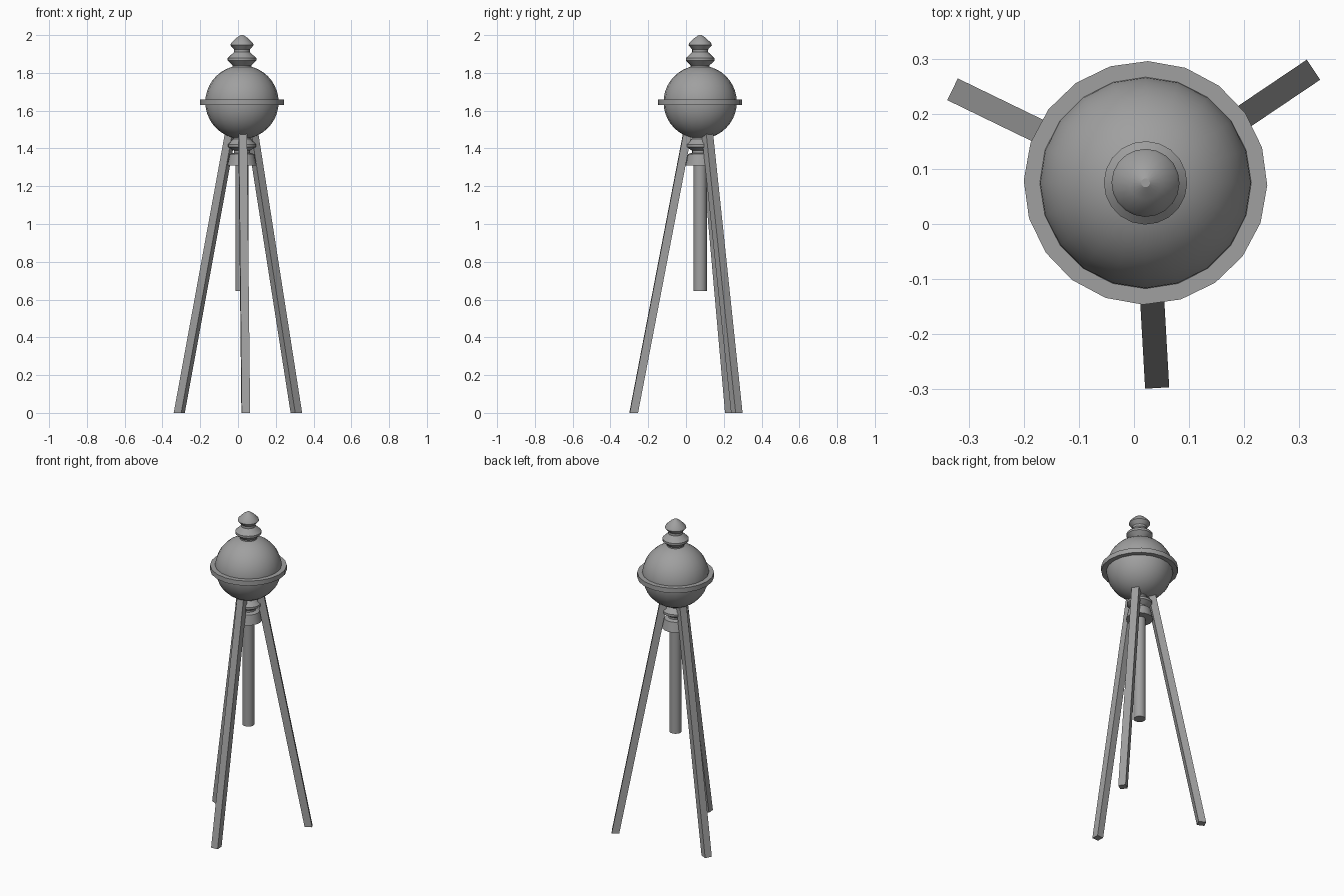
import bpy, bmesh, math
from mathutils import Vector

if "Cube" in bpy.data.objects:
    bpy.data.objects.remove(bpy.data.objects["Cube"], do_unlink=True)

AXIS = Vector((0.021, 0.075, 0))
SIDES = 20

grey = bpy.data.materials.new("plain_grey")
grey.use_nodes = True
colour = (0.35, 0.35, 0.35, 1)
grey.diffuse_color = colour
grey.node_tree.nodes["Principled BSDF"].inputs["Base Color"].default_value = colour


def finish(name, bm, smooth_angle=None):
    bmesh.ops.recalc_face_normals(bm, faces=bm.faces)
    mesh = bpy.data.meshes.new(name)
    bm.to_mesh(mesh)
    bm.free()
    mesh.materials.append(grey)
    obj = bpy.data.objects.new(name, mesh)
    bpy.context.collection.objects.link(obj)
    if smooth_angle:
        bpy.ops.object.select_all(action="DESELECT")
        obj.select_set(True)
        bpy.context.view_layer.objects.active = obj
        bpy.ops.object.shade_smooth_by_angle(angle=math.radians(smooth_angle))
    return obj


def lathe(name, profile, closed=False, smooth_angle=30):
    """Spin (radius, height) points round the tower axis."""
    bm = bmesh.new()
    rings = []
    for r, z in profile:
        ring = []
        for i in range(SIDES):
            a = math.tau * i / SIDES - 0.02
            ring.append(bm.verts.new(AXIS + Vector((r * math.cos(a), r * math.sin(a), z))))
        rings.append(ring)
    pairs = list(zip(rings, rings[1:]))
    if closed:
        pairs.append((rings[-1], rings[0]))
    else:
        bm.faces.new(rings[0])
        bm.faces.new(rings[-1])
    for low, high in pairs:
        for i in range(SIDES):
            j = (i + 1) % SIDES
            bm.faces.new((low[i], low[j], high[j], high[i]))
    return finish(name, bm, smooth_angle)


def leg(name, foot, top_z=1.5, width=0.044):
    """Straight square beam leaning in to the axis, with level ends."""
    foot = Vector(foot)
    out = (foot - AXIS).normalized()
    side = Vector((-out.y, out.x, 0))
    top = AXIS + out * 0.064 + Vector((0, 0, top_z))
    bm = bmesh.new()
    rings = []
    for centre in (foot, top):
        rings.append([bm.verts.new(centre + (out * u + side * v) * width / 2)
                      for u, v in ((-1, -1), (1, -1), (1, 1), (-1, 1))])
    for ring in rings:
        bm.faces.new(ring)
    for i in range(4):
        j = (i + 1) % 4
        bm.faces.new((rings[0][i], rings[0][j], rings[1][j], rings[1][i]))
    return finish(name, bm)


# Tank
bm = bmesh.new()
bmesh.ops.create_uvsphere(bm, u_segments=SIDES, v_segments=20, radius=0.194)
bmesh.ops.translate(bm, verts=bm.verts, vec=AXIS + Vector((0, 0, 1.645)))
finish("tank", bm, 40)

# Walkway around the tank
lathe("walkway_ring", [(0.185, 1.63), (0.222, 1.63), (0.222, 1.66), (0.185, 1.66)], closed=True)

# Stacked finial on the roof
lathe("roof_finial", [(0.05, 1.81), (0.05, 1.84), (0.076, 1.865), (0.076, 1.878),
                      (0.042, 1.91), (0.042, 1.924), (0.062, 1.947), (0.058, 1.958),
                      (0.03, 1.985), (0.008, 2.0)])

# Collar and flared skirt beneath the tank
lathe("lower_collar", [(0.078, 1.31), (0.065, 1.37), (0.042, 1.377), (0.042, 1.388),
                       (0.074, 1.408), (0.074, 1.422), (0.046, 1.45), (0.046, 1.48)])

# Hanging pipe
lathe("centre_pipe", [(0.035, 0.645), (0.035, 1.33)])

# Tripod legs
leg("front_leg", (0.041, -0.277, 0))
leg("left_leg", (0.309, 0.269, 0))
leg("right_leg", (-0.311, 0.236, 0))
